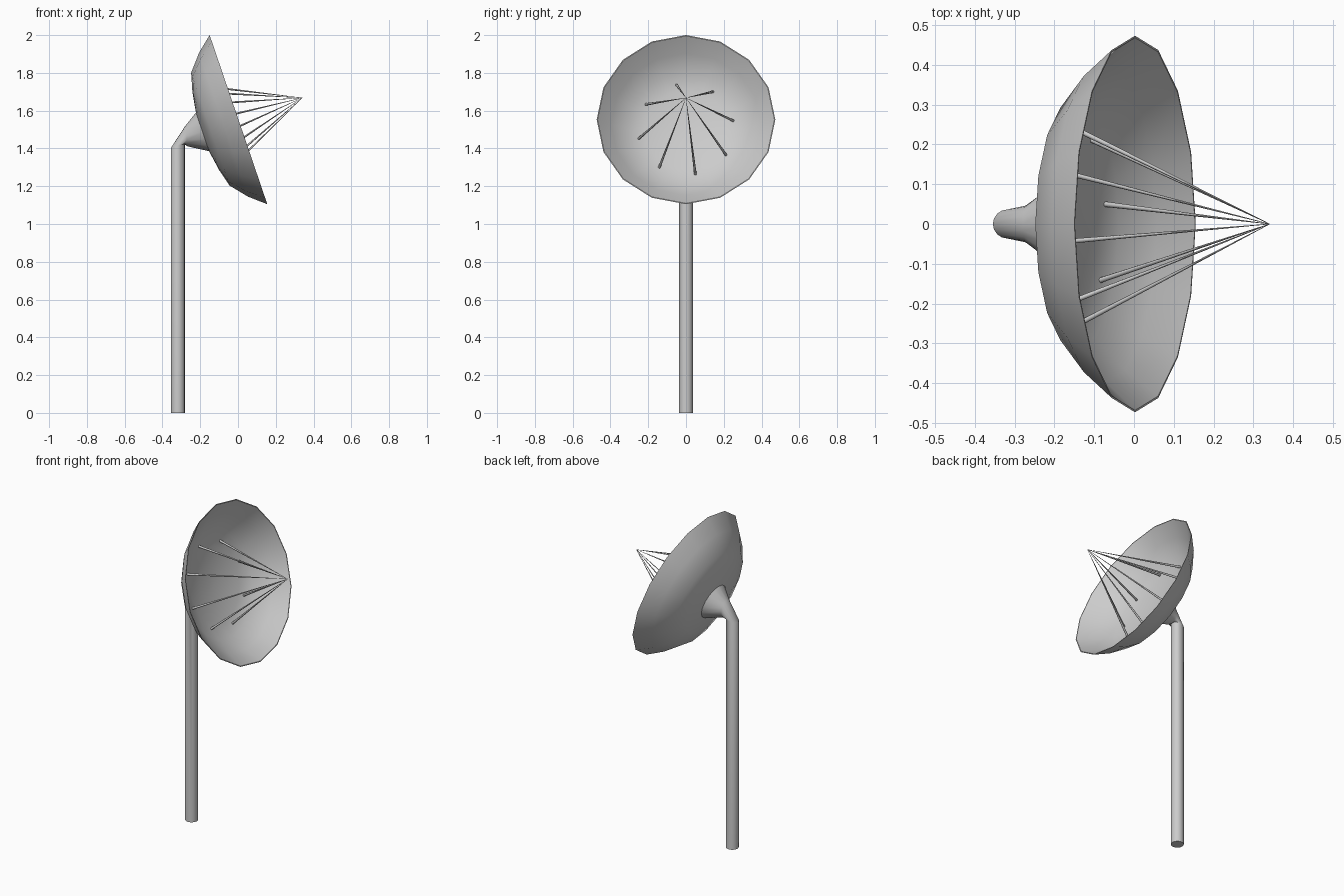
import bpy, bmesh
from math import cos, sin, pi
from mathutils import Vector

if "Cube" in bpy.data.objects:
    bpy.data.objects.remove(bpy.data.objects["Cube"])

C = Vector((0.0025, 0, 1.5525))                # centre of the dish rim
AXIS = Vector((0.9466, 0, 0.3226)).normalized()  # direction the dish faces
UP = Vector((-AXIS.z, 0, AXIS.x))
Y = Vector((0, 1, 0))


def ring(centre, e1, e2, n=16):
    return [centre + e1 * cos(2 * pi * i / n) + e2 * sin(2 * pi * i / n) for i in range(n)]


def dish_ring(r, a, n=16):
    return ring(C + AXIS * a, UP * r, Y * r, n)


def loft(name, rings, angle=0.75):
    bm = bmesh.new()
    rows = [[bm.verts.new(p) for p in r] for r in rings]
    n = len(rows[0])
    for lo, hi in zip(rows, rows[1:]):
        for i in range(n):
            j = (i + 1) % n
            bm.faces.new((lo[i], lo[j], hi[j], hi[i]))
    bm.faces.new(rows[0][::-1])
    bm.faces.new(rows[-1])
    bmesh.ops.recalc_face_normals(bm, faces=bm.faces)
    me = bpy.data.meshes.new(name)
    bm.to_mesh(me)
    bm.free()
    ob = bpy.data.objects.new(name, me)
    bpy.context.collection.objects.link(ob)
    bpy.ops.object.select_all(action='DESELECT')
    ob.select_set(True)
    bpy.context.view_layer.objects.active = ob
    bpy.ops.object.shade_smooth_by_angle(angle=angle)
    return ob


# Dish: thin shell, outer profile from the back centre to the rim, then inside
profile = [(0.02, -0.205), (0.11, -0.201), (0.22, -0.183), (0.316, -0.157),
           (0.403, -0.083), (0.473, 0), (0.468, 0), (0.397, -0.077),
           (0.31, -0.149), (0.22, -0.174), (0.11, -0.191), (0.02, -0.195)]
loft("dish", [dish_ring(r, a) for r, a in profile])

# Pole bending into the flared neck behind the dish
R = 0.0365
px = -0.318
loft("pole_and_neck", [
    ring(Vector((px, 0, 0)), Vector((-R, 0, 0)), Y * R),
    ring(Vector((px, 0, 1.414)), Vector((-R, 0, -0.01)), Y * R),
    ring(Vector((-0.2725, 0, 1.466)), Vector((-0.0055, 0, 0.055)), Y * 0.046),
    dish_ring(0.11, -0.198)])

# Eight tapering feed rods meeting at the focus
focus = C + AXIS * 0.3575
for k in range(8):
    t = pi / 16 + k * pi / 4
    base = C + AXIS * -0.163 + (UP * cos(t) - Y * sin(t)) * 0.254
    d = (focus - base).normalized()
    e1 = d.cross(Y).normalized()
    e2 = d.cross(e1)
    loft(f"feed_rod_{k + 1}", [ring(base - d * 0.006, e1 * 0.007, e2 * 0.007, 8),
                               ring(focus, e1 * 0.0006, e2 * 0.0006, 8)], 0.9)
